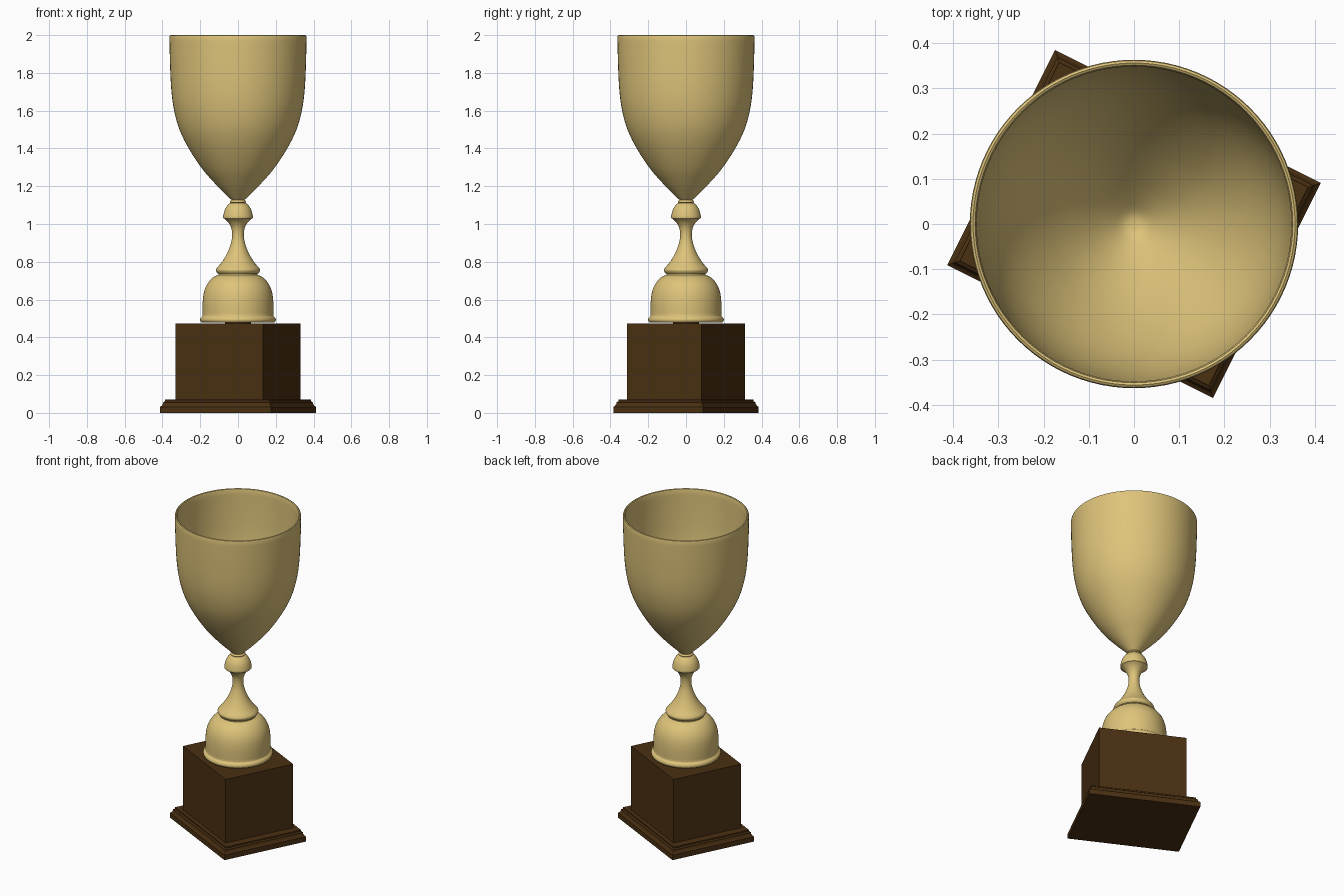
import bpy, bmesh, math
from mathutils import Matrix

if "Cube" in bpy.data.objects:
    bpy.data.objects.remove(bpy.data.objects["Cube"])

def material(name, rgb):
    m = bpy.data.materials.new(name)
    m.diffuse_color = (*rgb, 1)
    m.use_nodes = True
    m.node_tree.nodes["Principled BSDF"].inputs["Base Color"].default_value = m.diffuse_color
    return m

gold = material("pale gold", (0.73, 0.55, 0.195))
wood = material("dark walnut", (0.068, 0.029, 0.006))

def finish(bm, name, mat, smooth):
    bmesh.ops.remove_doubles(bm, verts=bm.verts, dist=1e-5)
    bmesh.ops.recalc_face_normals(bm, faces=bm.faces)
    me = bpy.data.meshes.new(name)
    bm.to_mesh(me)
    bm.free()
    ob = bpy.data.objects.new(name, me)
    bpy.context.collection.objects.link(ob)
    me.materials.append(mat)
    if smooth:
        bpy.ops.object.select_all(action='DESELECT')
        bpy.context.view_layer.objects.active = ob
        ob.select_set(True)
        bpy.ops.object.shade_smooth_by_angle(angle=math.radians(35))
    return ob

def curve(pts, n=4):
    """Smooth curve through (radius, height) points."""
    p = [pts[0]] + pts + [pts[-1]]
    out = []
    for i in range(1, len(p) - 2):
        for k in range(n):
            t = k / n
            out.append(tuple(0.5 * (2 * b + (c - a) * t + (2 * a - 5 * b + 4 * c - d) * t * t
                                    + (3 * b - a - 3 * c + d) * t ** 3)
                             for a, b, c, d in zip(*p[i - 1:i + 3])))
    return out + [pts[-1]]

def lathe(name, profile, mat, n=96):
    bm = bmesh.new()
    vs = [bm.verts.new((r, 0, z)) for r, z in profile]
    es = [bm.edges.new(e) for e in zip(vs, vs[1:])]
    bmesh.ops.spin(bm, geom=vs + es, cent=(0, 0, 0), axis=(0, 0, 1),
                   angle=2 * math.pi, steps=n)
    return finish(bm, name, mat, True)

def block(name, layers, mat):
    """Stack of turned rectangles: (length, width, height)."""
    bm = bmesh.new()
    turn = Matrix.Rotation(math.radians(-26.6), 3, 'Z')
    loops = []
    for l, w, z in layers:
        loop = [bm.verts.new((sx * l / 2, sy * w / 2, z))
                for sx, sy in ((-1, -1), (1, -1), (1, 1), (-1, 1))]
        for v in loop:
            v.co = turn @ v.co
        loops.append(loop)
    for a, b in zip(loops, loops[1:]):
        for i in range(4):
            j = (i + 1) % 4
            bm.faces.new((a[i], a[j], b[j], b[i]))
    bm.faces.new(loops[0][::-1])
    bm.faces.new(loops[-1])
    return finish(bm, name, mat, False)

# Wooden plinth: moulded skirting and main block in one stack
block("plinth", [(0.657, 0.532, 0), (0.657, 0.532, 0.032), (0.642, 0.517, 0.038),
                 (0.632, 0.507, 0.05), (0.632, 0.507, 0.056), (0.616, 0.491, 0.062),
                 (0.616, 0.491, 0.07), (0.517, 0.441, 0.07), (0.517, 0.441, 0.473)], wood)

# Small wooden spacer under the foot
lathe("spacer", [(0, 0.47), (0.07, 0.47), (0.07, 0.481), (0, 0.481)], wood, 32)

# Foot: rounded rim and dome
foot = [(0, 0.48)] + curve([(0.192, 0.478), (0.2, 0.489), (0.198, 0.502), (0.188, 0.512)])
foot += curve([(0.187, 0.515), (0.187, 0.585), (0.18, 0.64), (0.163, 0.682),
               (0.135, 0.715), (0.104, 0.731)])
foot += [(0.104, 0.738)]
# Stem: flared skirt, narrow waist, knob and collar
stem = curve([(0.108, 0.738), (0.116, 0.75), (0.114, 0.764), (0.088, 0.795), (0.06, 0.84),
              (0.038, 0.895), (0.031, 0.94), (0.036, 0.98), (0.053, 1.01), (0.073, 1.028)])
knob = curve([(0.078, 1.03), (0.078, 1.045), (0.068, 1.08), (0.05, 1.105), (0.037, 1.112)])
collar = curve([(0.041, 1.113), (0.043, 1.119), (0.036, 1.127)])
lathe("foot", foot + [(0, 0.738)], gold)
lathe("stem", [(0, 0.738)] + stem + knob + collar + [(0, 1.127)], gold)

# Cup: outer wall, rounded lip and hollow inside
outer = curve([(0.034, 1.127), (0.06, 1.152), (0.116, 1.208), (0.188, 1.29), (0.258, 1.395),
               (0.308, 1.495), (0.338, 1.6), (0.353, 1.71), (0.36, 1.85), (0.363, 1.99)])
lip = [(0.361, 1.997), (0.356, 2.0), (0.351, 1.997)]
inner = curve([(0.348, 1.985), (0.345, 1.85), (0.338, 1.71), (0.323, 1.605), (0.293, 1.505),
               (0.243, 1.405), (0.173, 1.3), (0.1, 1.213), (0.05, 1.163), (0.022, 1.142), (0, 1.138)])
lathe("cup", [(0, 1.127)] + outer + lip + inner, gold)
